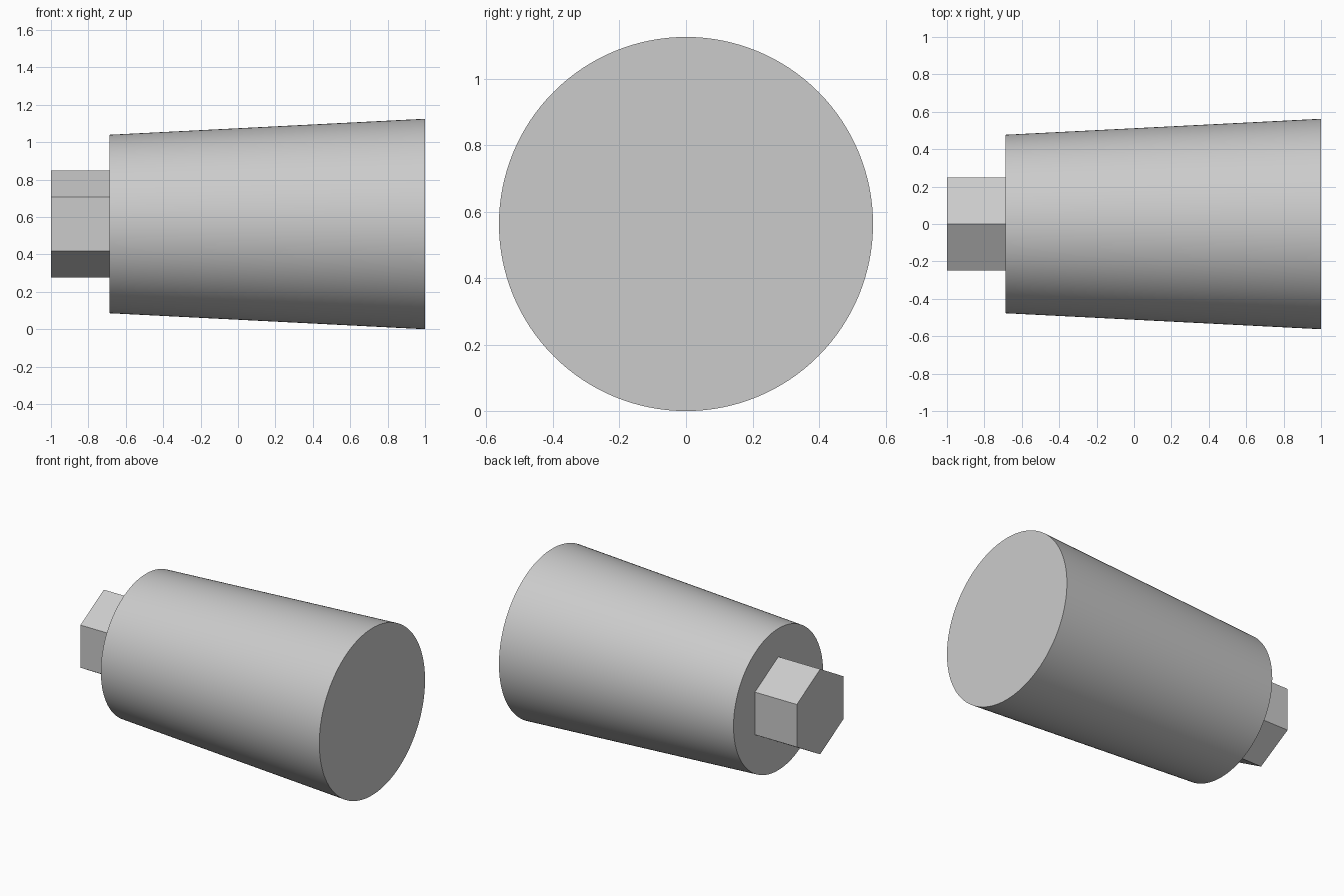
import bpy, bmesh
from math import sin, cos, tau, radians

if "Cube" in bpy.data.objects:
    bpy.data.objects.remove(bpy.data.objects["Cube"])

AXIS_Z = 0.5625


def prism_x(name, sides, x0, r0, x1, r1):
    """Capped, optionally tapered prism along x, with a corner pointing up."""
    bm = bmesh.new()
    rings = [[bm.verts.new((x, r * sin(tau * i / sides), AXIS_Z + r * cos(tau * i / sides)))
              for i in range(sides)] for x, r in ((x0, r0), (x1, r1))]
    for i in range(sides):
        j = (i + 1) % sides
        bm.faces.new((rings[0][i], rings[0][j], rings[1][j], rings[1][i]))
    for ring in rings:
        bm.faces.new(ring)
    bmesh.ops.recalc_face_normals(bm, faces=bm.faces)
    mesh = bpy.data.meshes.new(name)
    bm.to_mesh(mesh)
    bm.free()
    obj = bpy.data.objects.new(name, mesh)
    bpy.context.collection.objects.link(obj)
    return obj


# Tapered round body
body = prism_x("tapered_body", 128, -0.688, 0.477, 1.0, 0.5625)
bpy.context.view_layer.objects.active = body
body.select_set(True)
bpy.ops.object.shade_smooth_by_angle(angle=radians(30))

# Hexagonal drive stub at the narrow end
prism_x("hex_stub", 6, -1.0, 0.287, -0.688, 0.287)
